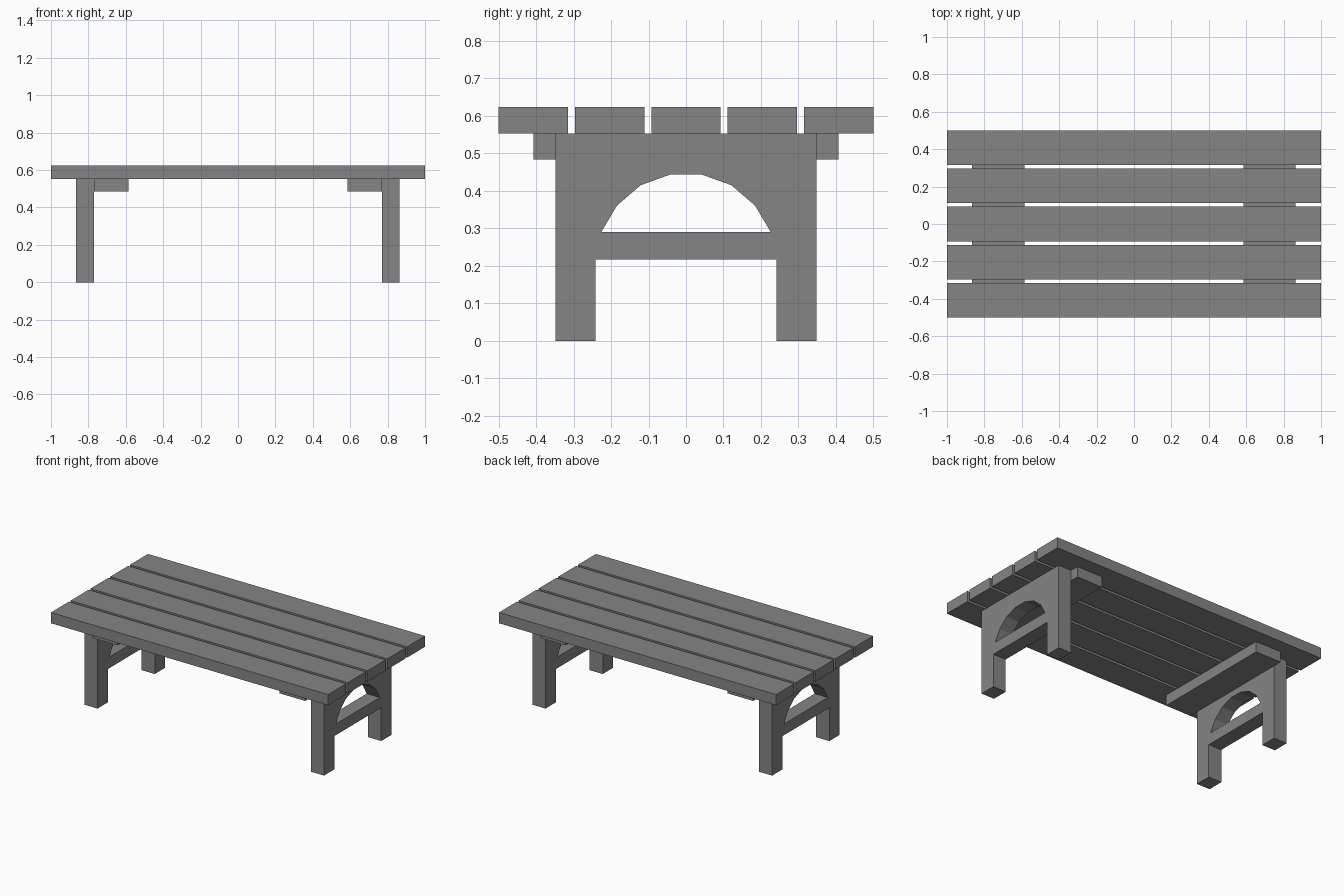
import bpy
import bmesh

if "Cube" in bpy.data.objects:
    bpy.data.objects.remove(bpy.data.objects["Cube"])

# Dark grey finish shared by all parts
dark_grey = bpy.data.materials.new("dark_grey")
dark_grey.diffuse_color = (0.235, 0.235, 0.235, 1)
dark_grey.use_nodes = True
dark_grey.node_tree.nodes["Principled BSDF"].inputs["Base Color"].default_value = dark_grey.diffuse_color


def finish(name, bm):
    mesh = bpy.data.meshes.new(name)
    bm.to_mesh(mesh)
    bm.free()
    mesh.materials.append(dark_grey)
    obj = bpy.data.objects.new(name, mesh)
    bpy.context.collection.objects.link(obj)
    return obj


def box(name, x0, x1, y0, y1, z0, z1):
    bm = bmesh.new()
    bmesh.ops.create_cube(bm, size=1)
    bmesh.ops.scale(bm, vec=(x1 - x0, y1 - y0, z1 - z0), verts=bm.verts)
    bmesh.ops.translate(bm, vec=((x0 + x1) / 2, (y0 + y1) / 2, (z0 + z1) / 2), verts=bm.verts)
    return finish(name, bm)


# Half of the end frame in (y, z): top, leg, cross rail, then faceted arch
HALF_FRAME = [(0, 0.553), (0.348, 0.553), (0.348, 0), (0.242, 0),
              (0.242, 0.217), (0, 0.217), (0, 0.29), (0.226, 0.29),
              (0.184, 0.361), (0.121, 0.415), (0.043, 0.443), (0, 0.443)]


def end_frame(name, x0, x1):
    bm = bmesh.new()
    face = bm.faces.new([bm.verts.new((x0, y, z)) for y, z in HALF_FRAME])
    ext = bmesh.ops.extrude_face_region(bm, geom=[face], use_keep_orig=True)
    moved = [g for g in ext["geom"] if isinstance(g, bmesh.types.BMVert)]
    bmesh.ops.translate(bm, vec=(x1 - x0, 0, 0), verts=moved)
    bmesh.ops.recalc_face_normals(bm, faces=bm.faces)
    # Open the centre plane so the mirrored half joins cleanly
    centre = [f for f in bm.faces if all(abs(v.co.y) < 1e-6 for v in f.verts)]
    bmesh.ops.delete(bm, geom=centre, context='FACES')
    obj = finish(name, bm)
    mirror = obj.modifiers.new("mirror", 'MIRROR')
    mirror.use_axis = (False, True, False)
    return obj


# Tabletop slats
SLAT = 0.185
for i in range(5):
    y = (i - 2) * (1 - SLAT) / 4
    box(f"top_slat_{i + 1}", -1, 1, y - SLAT / 2, y + SLAT / 2, 0.553, 0.623)

# Arched end frames
end_frame("left_end_frame", -0.865, -0.77)
end_frame("right_end_frame", 0.77, 0.864)

# Cleats under the slats, against the inside of each frame
box("left_cleat", -0.77, -0.585, -0.407, 0.407, 0.484, 0.553)
box("right_cleat", 0.585, 0.77, -0.407, 0.407, 0.484, 0.553)
